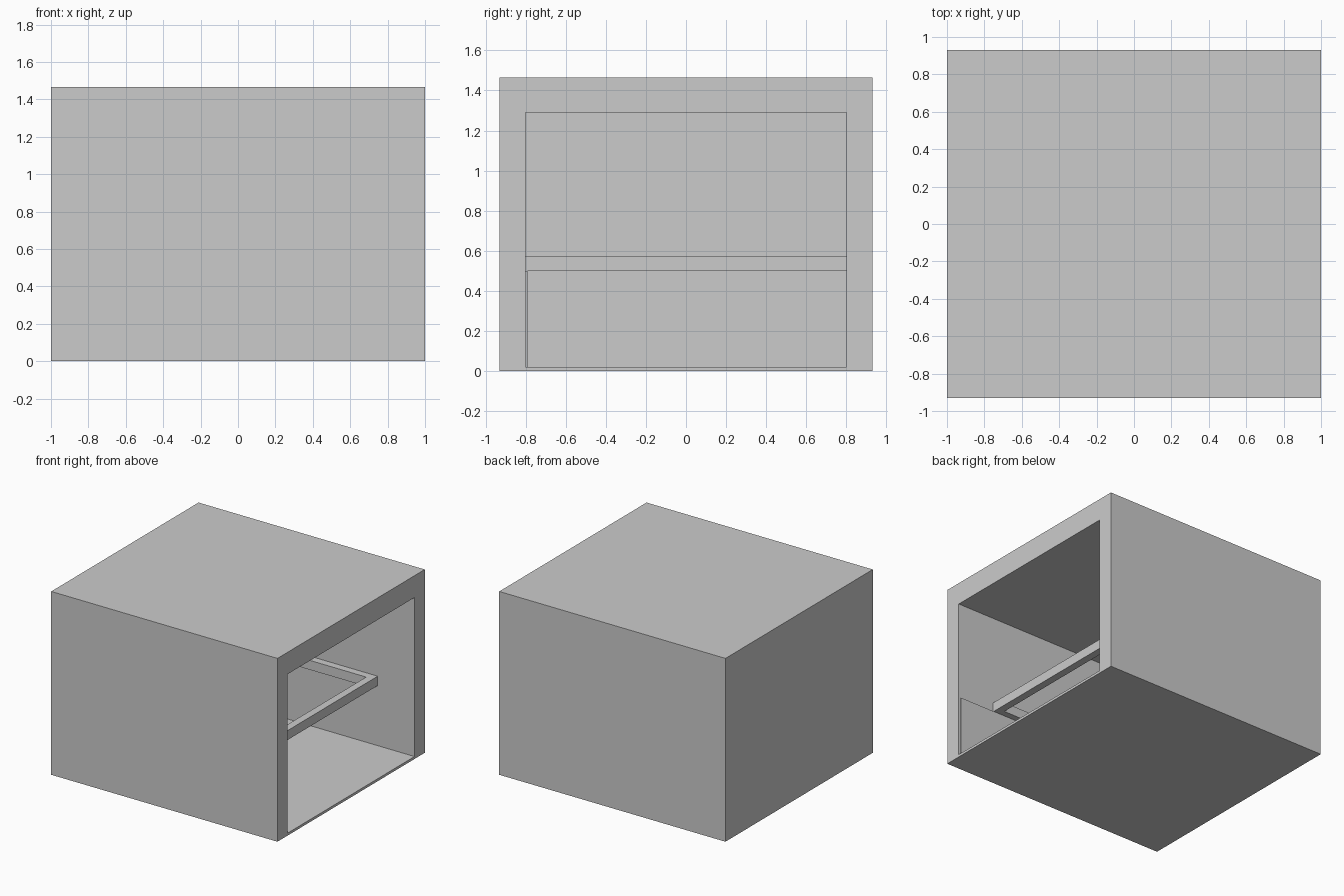
import bpy, bmesh
from mathutils import Vector

if "Cube" in bpy.data.objects:
    bpy.data.objects.remove(bpy.data.objects["Cube"])

grey = bpy.data.materials.new("light_grey")
grey.diffuse_color = (0.6, 0.6, 0.6, 1)
grey.use_nodes = True
grey.node_tree.nodes["Principled BSDF"].inputs["Base Color"].default_value = grey.diffuse_color

BACK = -0.87            # inner back wall
SIDE = 0.80             # half width of the opening
FLOOR, CEIL = 0.02, 1.29


def finish(name, bm):
    bmesh.ops.recalc_face_normals(bm, faces=bm.faces)
    mesh = bpy.data.meshes.new(name)
    bm.to_mesh(mesh)
    bm.free()
    mesh.materials.append(grey)
    obj = bpy.data.objects.new(name, mesh)
    bpy.context.collection.objects.link(obj)
    return obj


def box_bm(lo, hi):
    bm = bmesh.new()
    bmesh.ops.create_cube(bm, size=1)
    lo, hi = Vector(lo), Vector(hi)
    for v in bm.verts:
        v.co = Vector([(lo[i] + hi[i]) / 2 + v.co[i] * (hi[i] - lo[i]) for i in range(3)])
    return bm


# Cabinet: box whose right face is inset and pushed inwards
bm = box_bm((-1, -0.93, 0), (1, 0.93, 1.465))
face = max(bm.faces, key=lambda f: f.calc_center_median().x)
bmesh.ops.inset_individual(bm, faces=[face], thickness=0.1)
for v in face.verts:
    v.co.y = SIDE if v.co.y > 0 else -SIDE
    v.co.z = CEIL if v.co.z > 0.7 else FLOOR
ext = bmesh.ops.extrude_discrete_faces(bm, faces=[face])
for v in ext["faces"][0].verts:
    v.co.x = BACK
finish("cabinet", bm)

# Shelf frame: rectangular ring of rails, open in the middle
bm = bmesh.new()
rail = 0.06
z0, z1 = 0.50, 0.575


def ring(inset):
    x0, x1, y = BACK + inset, 0.675 - inset, SIDE - inset
    return [bm.verts.new(p) for p in ((x0, -y, z0), (x1, -y, z0), (x1, y, z0), (x0, y, z0))]


outer, inner = ring(0), ring(rail)
quads = [bm.faces.new((outer[i], outer[(i + 1) % 4], inner[(i + 1) % 4], inner[i]))
         for i in range(4)]
ext = bmesh.ops.extrude_face_region(bm, geom=quads, use_keep_orig=True)
for g in ext["geom"]:
    if isinstance(g, bmesh.types.BMVert):
        g.co.z = z1
finish("shelf_frame", bm)

# Thin liner on the front inner wall below the shelf
finish("wall_liner", box_bm((BACK, -SIDE, FLOOR), (0.985, -0.79, 0.50)))
